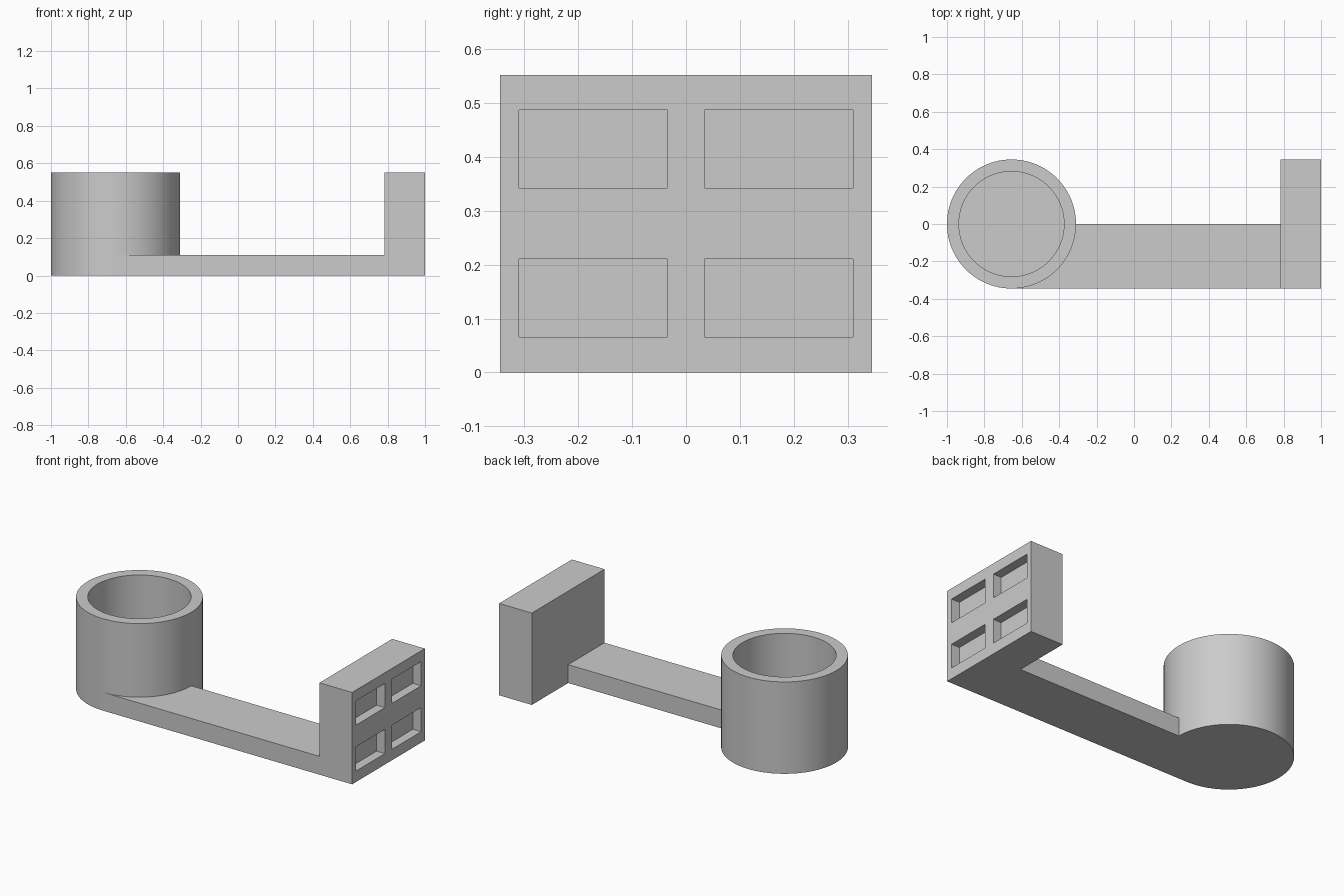
import bpy, bmesh, math

cube = bpy.data.objects.get("Cube")
if cube:
    bpy.data.objects.remove(cube, do_unlink=True)

grey = bpy.data.materials.new("plain grey")
grey.use_nodes = True
colour = (0.6, 0.6, 0.6, 1)
grey.diffuse_color = colour
grey.node_tree.nodes["Principled BSDF"].inputs["Base Color"].default_value = colour

CUP_X, R_OUT, R_IN = -0.655, 0.345, 0.281
HEIGHT, ARM_TOP = 0.552, 0.11
BLOCK_X, END_X, POCKET = 0.783, 1.0, 0.055
SEGMENTS = 96


def finish(name, bm, smooth=False):
    """Turn a bmesh into a coloured object."""
    bmesh.ops.recalc_face_normals(bm, faces=bm.faces)
    mesh = bpy.data.meshes.new(name)
    bm.to_mesh(mesh)
    bm.free()
    mesh.materials.append(grey)
    obj = bpy.data.objects.new(name, mesh)
    bpy.context.collection.objects.link(obj)
    if smooth:
        bpy.ops.object.select_all(action="DESELECT")
        obj.select_set(True)
        bpy.context.view_layer.objects.active = obj
        bpy.ops.object.shade_smooth_by_angle(angle=math.radians(30))
    return obj


def arc(radius, start, end, steps):
    """Points on a circle about the cup axis."""
    angles = [start + (end - start) * i / steps for i in range(steps + 1)]
    return [(CUP_X + radius * math.cos(a), radius * math.sin(a)) for a in angles]


# Cup: a solid floor and a wall, as stacked rings closed by two discs
bm = bmesh.new()
rings = []
for radius, z in ((R_OUT, 0), (R_OUT, HEIGHT), (R_IN, HEIGHT), (R_IN, ARM_TOP)):
    points = arc(radius, 0, 2 * math.pi, SEGMENTS)[:-1]
    rings.append([bm.verts.new((x, y, z)) for x, y in points])
for low, high in zip(rings, rings[1:]):
    for i in range(SEGMENTS):
        j = (i + 1) % SEGMENTS
        bm.faces.new((low[i], low[j], high[j], high[i]))
bm.faces.new(rings[0])
bm.faces.new(rings[-1])
finish("cup", bm, smooth=True)

# Arm: a flat bar whose end follows the cup wall
bm = bmesh.new()
outline = arc(R_OUT, 0, -math.pi / 2, SEGMENTS // 4)
outline += [(BLOCK_X, -R_OUT), (BLOCK_X, 0)]
base = bm.faces.new([bm.verts.new((x, y, 0)) for x, y in outline])
top = bmesh.ops.extrude_face_region(bm, geom=[base])["geom"]
bmesh.ops.translate(bm, vec=(0, 0, ARM_TOP),
                    verts=[v for v in top if isinstance(v, bmesh.types.BMVert)])
finish("arm", bm, smooth=True)

# End block: a gridded face extruded to a slab, with four recessed cells
bm = bmesh.new()
ys = (-R_OUT, -0.31, -0.034, 0.034, 0.31, R_OUT)
zs = (0, 0.066, 0.211, 0.342, 0.487, HEIGHT)
grid = [[bm.verts.new((END_X, y, z)) for z in zs] for y in ys]
cells, pockets = [], []
for i in range(5):
    for j in range(5):
        face = bm.faces.new((grid[i][j], grid[i + 1][j],
                             grid[i + 1][j + 1], grid[i][j + 1]))
        cells.append(face)
        if i % 2 and j % 2:
            pockets.append(face)
back = bmesh.ops.extrude_face_region(bm, geom=cells, use_keep_orig=True)["geom"]
bmesh.ops.translate(bm, vec=(BLOCK_X - END_X, 0, 0),
                    verts=[v for v in back if isinstance(v, bmesh.types.BMVert)])
floors = bmesh.ops.extrude_discrete_faces(bm, faces=pockets)["faces"]
for face in floors:
    bmesh.ops.translate(bm, vec=(-POCKET, 0, 0), verts=face.verts)
finish("end_block", bm)
